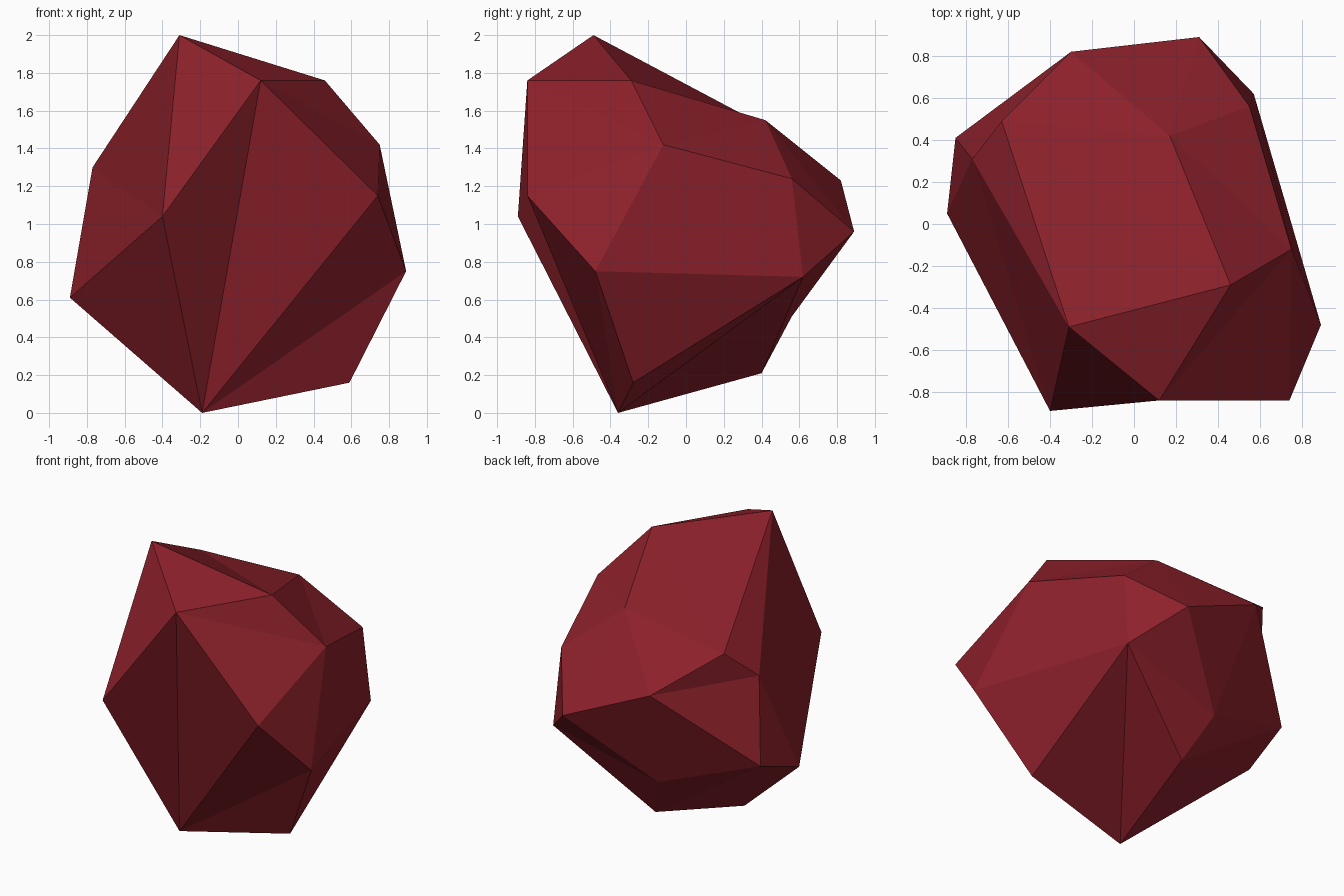
import bpy
import bmesh

if "Cube" in bpy.data.objects:
    bpy.data.objects.remove(bpy.data.objects["Cube"])

# Corner points of the faceted stone, from the top to the base
corners = {
    "peak": (-0.31, -0.49, 2.00), "front_top": (0.12, -0.84, 1.76),
    "right_top": (0.46, -0.29, 1.76), "back_top": (0.17, 0.42, 1.55),
    "left_top": (-0.63, 0.49, 1.48),
    "right_high": (0.75, -0.12, 1.42), "back_right_high": (0.55, 0.56, 1.24),
    "back_high": (-0.30, 0.82, 1.23), "left_high": (-0.77, 0.31, 1.30),
    "front_left": (-0.40, -0.89, 1.04), "front_right": (0.74, -0.84, 1.15),
    "back": (0.31, 0.89, 0.96), "back_right": (0.57, 0.62, 0.72),
    "right": (0.89, -0.48, 0.75), "back_left": (-0.85, 0.41, 0.74),
    "left": (-0.89, 0.05, 0.61),
    "back_low": (-0.18, 0.56, 0.51), "back_base": (-0.05, 0.40, 0.21),
    "right_base": (0.59, -0.28, 0.16), "foot": (-0.19, -0.36, 0.00),
}

# Wrap the corners in a skin of flat facets
bm = bmesh.new()
verts = {name: bm.verts.new(p) for name, p in corners.items()}
bmesh.ops.convex_hull(bm, input=list(verts.values()), use_existing_faces=False)


def dent(p, q):
    """Turn the ridge between two corners the other way, leaving a shallow hollow."""
    edge = bm.edges.get((verts[p], verts[q]))
    if edge and len(edge.link_faces) == 2:
        bmesh.utils.edge_rotate(edge, False)


# Shallow hollows around the stone
for ridge in [("peak", "back_top"), ("back", "back_base"),
              ("front_left", "front_right"), ("right_top", "front_right"),
              ("right_top", "back_right_high"), ("front_right", "right_base"),
              ("right_base", "back_base"), ("left_top", "back_left"),
              ("peak", "left")]:
    dent(*ridge)
bmesh.ops.recalc_face_normals(bm, faces=bm.faces[:])

mesh = bpy.data.meshes.new("stone")
bm.to_mesh(mesh)
bm.free()

# Single dark red colour
red = bpy.data.materials.new("dark red")
red.diffuse_color = (0.27, 0.015, 0.024, 1.0)
red.use_nodes = True
red.node_tree.nodes["Principled BSDF"].inputs["Base Color"].default_value = red.diffuse_color
mesh.materials.append(red)

stone = bpy.data.objects.new("stone", mesh)
bpy.context.collection.objects.link(stone)
